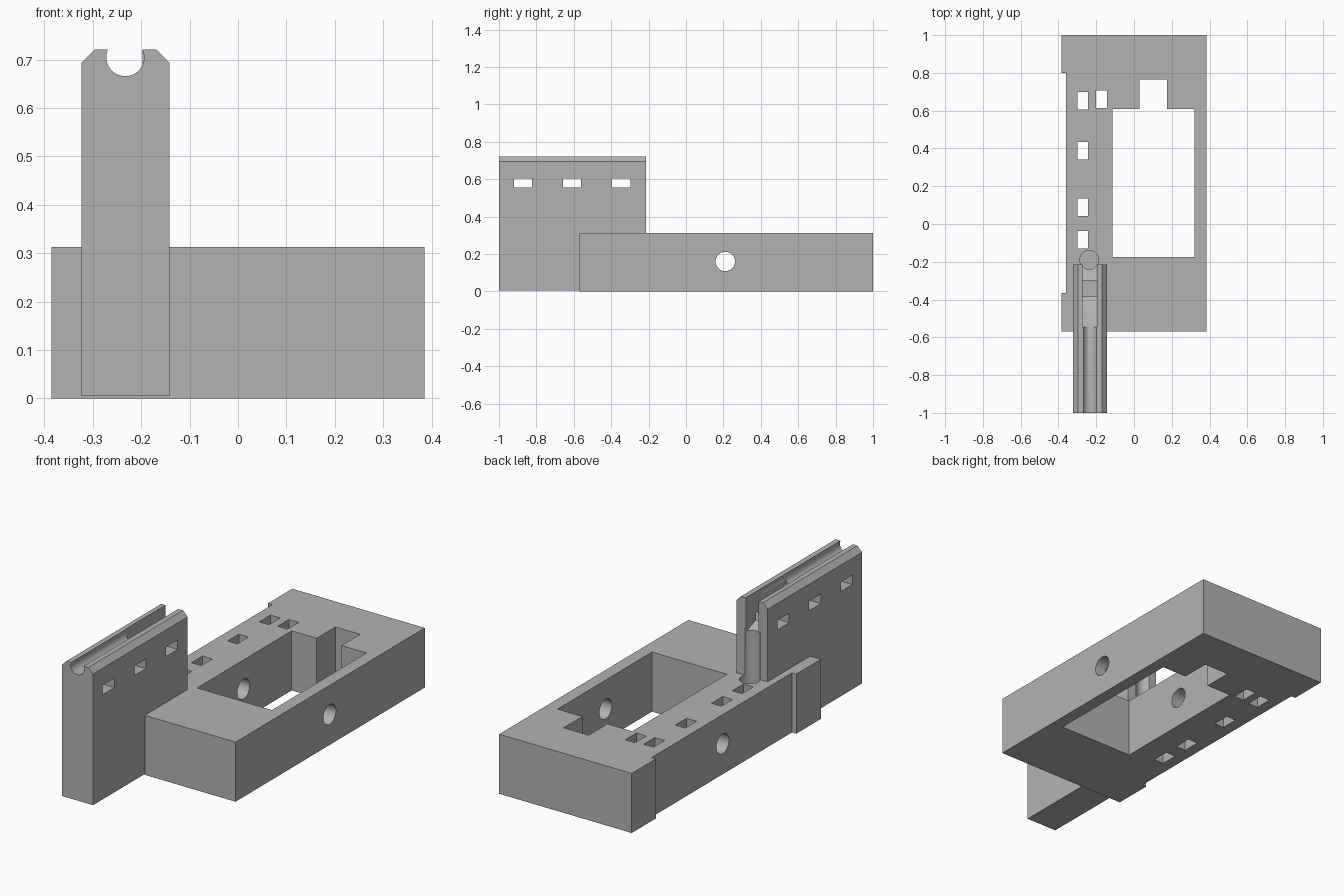
import bpy, bmesh
from math import radians
from mathutils import Matrix, Vector

cube = bpy.data.objects.get("Cube")
if cube:
    bpy.data.objects.remove(cube, do_unlink=True)

grey = bpy.data.materials.new("plain grey")
grey.use_nodes = True
grey.diffuse_color = (0.45, 0.45, 0.45, 1)
grey.node_tree.nodes["Principled BSDF"].inputs["Base Color"].default_value = (0.45, 0.45, 0.45, 1)


def add_object(name, bm):
    bmesh.ops.recalc_face_normals(bm, faces=bm.faces)
    mesh = bpy.data.meshes.new(name)
    bm.to_mesh(mesh)
    bm.free()
    mesh.materials.append(grey)
    obj = bpy.data.objects.new(name, mesh)
    bpy.context.collection.objects.link(obj)
    return obj


def prism(name, points, low, high, axis):
    """Extrude a 2D outline along an axis; the outline uses the other two axes in order."""
    bm = bmesh.new()
    verts = []
    for p in points:
        co = list(p)
        co.insert("xyz".index(axis), low)
        verts.append(bm.verts.new(co))
    face = bm.faces.new(verts)
    new = bmesh.ops.extrude_face_region(bm, geom=[face])["geom"]
    move = Vector([high - low if a == axis else 0 for a in "xyz"])
    bmesh.ops.translate(bm, vec=move, verts=[v for v in new if isinstance(v, bmesh.types.BMVert)])
    return add_object(name, bm)


def rect(a0, a1, b0, b1):
    return [(a0, b0), (a1, b0), (a1, b1), (a0, b1)]


def rod(name, centre, radius, length, axis):
    bm = bmesh.new()
    turn = {"x": Matrix.Rotation(radians(90), 4, "Y"),
            "y": Matrix.Rotation(radians(90), 4, "X"), "z": Matrix()}[axis]
    bmesh.ops.create_cone(bm, cap_ends=True, segments=48, radius1=radius, radius2=radius,
                          depth=length, matrix=Matrix.Translation(centre) @ turn)
    return add_object(name, bm)


def cut(target, cutters):
    """Subtract each cutter in turn, then discard it."""
    bpy.context.view_layer.objects.active = target
    for cutter in cutters:
        mod = target.modifiers.new("cut", "BOOLEAN")
        mod.operation = "DIFFERENCE"
        mod.solver = "EXACT"
        mod.object = cutter
        bpy.ops.object.modifier_apply(modifier=mod.name)
        bpy.data.objects.remove(cutter, do_unlink=True)


# Base block with a shallow recess along its right side
base = prism("base_block", [(-.385, -.57), (.385, -.57), (.385, 1), (-.385, 1),
                            (-.385, .80), (-.36, .80), (-.36, -.365), (-.385, -.365)], 0, .313, "z")

# Large stepped opening, small slots, cross hole and blind round well
opening = [(-.115, -.175), (.32, -.175), (.32, .61), (.175, .61),
           (.175, .765), (.03, .765), (.03, .61), (-.115, .61)]
cutters = [prism("opening_cutter", opening, -1, 1, "z")]
for x, y in [(-.3, .605), (-.3, .342), (-.3, .042), (-.3, -.13), (-.2, .615)]:
    cutters.append(prism("slot_cutter", rect(x, x + .057, y, y + .093), -1, 1, "z"))
cutters.append(rod("cross_hole_cutter", (0, .21, .16), .052, 2, "x"))
cutters.append(rod("well_cutter", (-.237, -.19, .56), .05, 1, "z"))
cut(base, cutters)

# Upright wall with chamfered top edges
wall = prism("upright_wall", [(-.323, .005), (-.142, .005), (-.142, .694), (-.169, .721),
                              (-.296, .721), (-.323, .694)], -1, -.215, "y")

# Top groove, ramp, vertical channel and side windows
ramp = [(-.545, .667), (-.24, .55), (-.1, .5), (-.1, .9), (-.545, .9)]
cutters = [rod("groove_cutter", (-.233, -.8, .705), .039, .9, "y"),
           prism("ramp_cutter", ramp, -.272, -.197, "x"),
           rod("channel_cutter", (-.237, -.19, .31), .05, .5, "z")]
for y in (-.92, -.658, -.395):
    cutters.append(prism("window_cutter", rect(y, y + .097, .555, .605), -1, 1, "x"))
cut(wall, cutters)

# Smooth the round holes while keeping edges sharp
for obj in (base, wall):
    bpy.ops.object.select_all(action="DESELECT")
    obj.select_set(True)
    bpy.context.view_layer.objects.active = obj
    bpy.ops.object.shade_smooth_by_angle(angle=radians(30))
